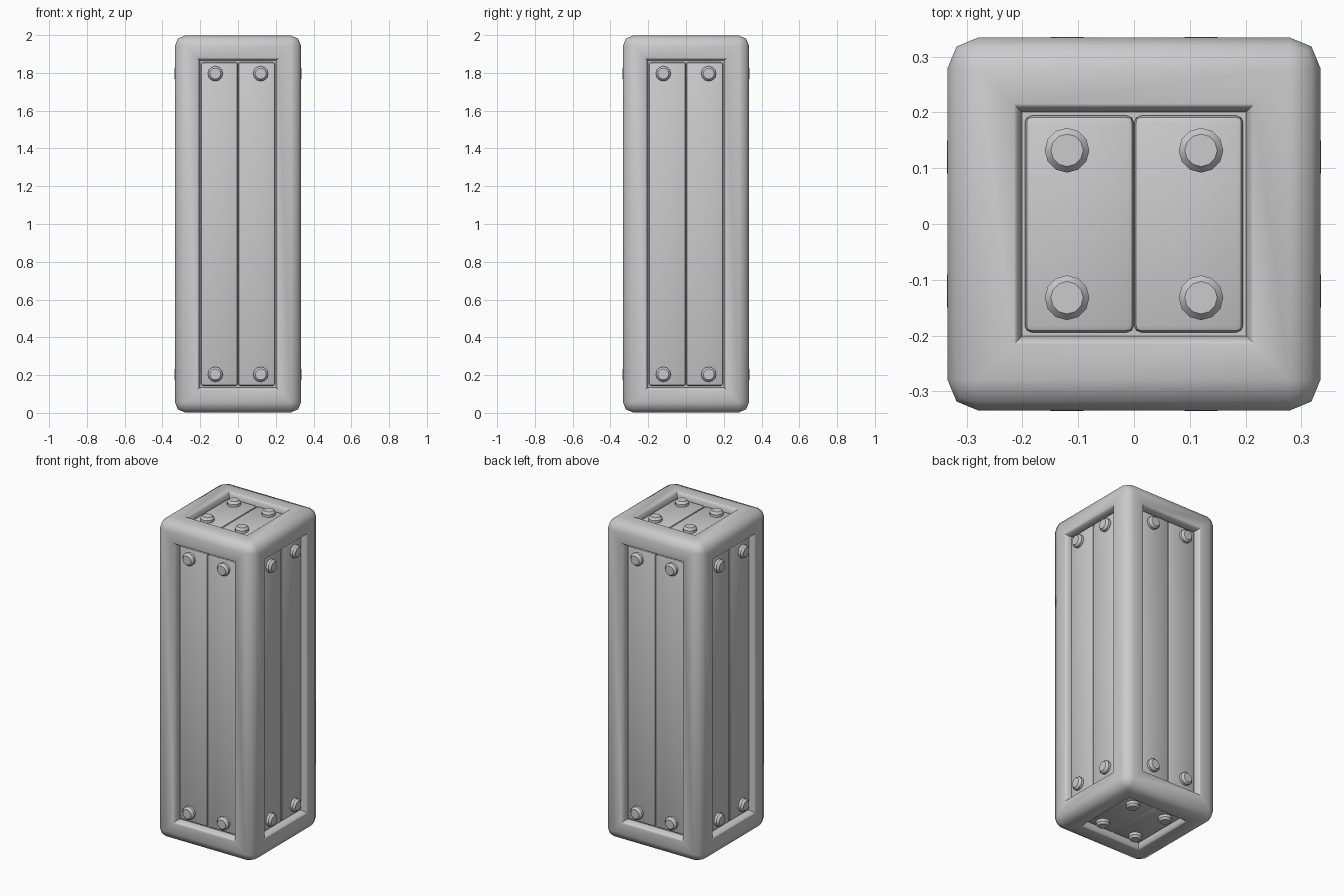
import bpy, bmesh, math
from mathutils import Matrix, Vector

if "Cube" in bpy.data.objects:
    bpy.data.objects.remove(bpy.data.objects["Cube"])

W, H = 0.334, 0.998      # half width and half height of the body
SURF = 0.028             # depth of the plank surface below the frame face
BOLT_H = 0.029           # bolt height above the planks


def finish(bm, name, angle):
    bmesh.ops.recalc_face_normals(bm, faces=bm.faces)
    me = bpy.data.meshes.new(name)
    bm.to_mesh(me)
    bm.free()
    ob = bpy.data.objects.new(name, me)
    bpy.context.collection.objects.link(ob)
    bpy.ops.object.select_all(action='DESELECT')
    ob.select_set(True)
    bpy.context.view_layer.objects.active = ob
    bpy.ops.object.shade_smooth_by_angle(angle=math.radians(angle))
    return ob


def rounded_box(size, offset, segments):
    bm = bmesh.new()
    bmesh.ops.create_cube(bm, size=1)
    bmesh.ops.scale(bm, vec=size, verts=bm.verts)
    bmesh.ops.bevel(bm, geom=bm.edges[:], offset=offset, segments=segments,
                    profile=0.5, affect='EDGES')
    return bm


# Frame: rounded block with a soft-edged recess in each side
bm = rounded_box((2 * W, 2 * W, 2 * H), 0.055, 2)
sides = sorted(bm.faces, key=lambda f: -f.calc_area())[:6]
# the two end faces must be among the axis-aligned ones
sides = [f for f in bm.faces if max(abs(c) for c in f.normal) > 0.999]
for thick, depth in ((0.064, 0), (0.005, -0.004), (0.007, -0.012), (0.002, -0.03)):
    bmesh.ops.inset_individual(bm, faces=sides, thickness=thick, depth=depth,
                               use_even_offset=True)
bmesh.ops.translate(bm, verts=bm.verts, vec=(0, 0, 1))
finish(bm, "frame", 50)


def place(ob, matrix):
    ob.data.transform(matrix)
    ob.data.update()


def bolt(name, matrix):
    # tapered twelve-sided head built from stacked rings
    bm = bmesh.new()
    rings = []
    for r, z in ((0.04, -0.005), (0.04, BOLT_H * 0.55), (0.029, BOLT_H)):
        rings.append([bm.verts.new((r * math.cos(i * math.pi / 6),
                                    r * math.sin(i * math.pi / 6), z)) for i in range(12)])
    for a, b in zip(rings, rings[1:]):
        for i in range(12):
            j = (i + 1) % 12
            bm.faces.new((a[i], a[j], b[j], b[i]))
    bm.faces.new(rings[-1])
    bm.faces.new(rings[0][::-1])
    place(finish(bm, name, 25), matrix)


def panel(name, matrix, half_len, bolt_v):
    # two planks side by side, each with a bolt at both ends
    for k, side in enumerate((-1, 1)):
        bm = rounded_box((0.195, 2 * half_len, 0.05), 0.012, 2)
        plank = finish(bm, f"{name}_plank_{k + 1}", 35)
        place(plank, matrix @ Matrix.Translation((side * 0.098, 0, -0.025)))
        for m, end in enumerate((-1, 1)):
            bolt(f"{name}_bolt_{2 * k + m + 1}",
                 matrix @ Matrix.Translation((side * 0.12, end * bolt_v, 0)))


centre = Matrix.Translation((0, 0, 1))

# Four tall side panels
for i, name in enumerate(("front", "right", "back", "left")):
    turn = Matrix.Rotation(i * math.pi / 2, 4, 'Z') @ Matrix.Rotation(math.pi / 2, 4, 'X')
    panel(name, centre @ turn @ Matrix.Translation((0, 0, W - SURF)), 0.857, 0.796)

# Top and bottom panels
for name, a in (("top", 0), ("bottom", math.pi)):
    turn = Matrix.Rotation(a, 4, 'Y')
    panel(name, centre @ turn @ Matrix.Translation((0, 0, H - SURF)), 0.194, 0.132)
